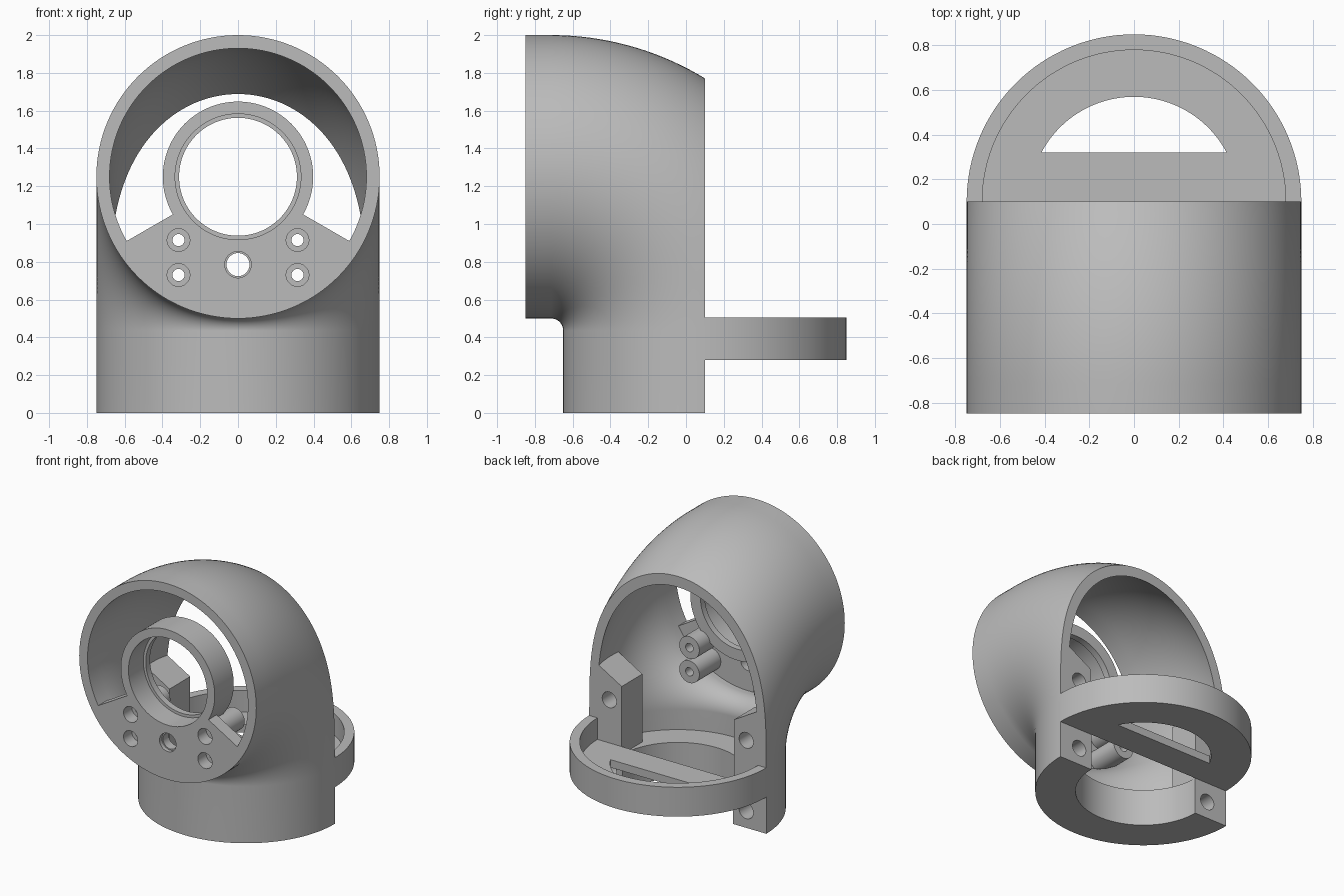
import bpy, bmesh, math
from mathutils import Matrix, Vector

old = bpy.data.objects.get("Cube")
if old:
    bpy.data.objects.remove(old, do_unlink=True)

grey = bpy.data.materials.new("mid_grey")
grey.use_nodes = True
COLOR = (0.5, 0.5, 0.5, 1)
grey.diffuse_color = COLOR
grey.node_tree.nodes["Principled BSDF"].inputs["Base Color"].default_value = COLOR

CUT_Y, MOUTH_Y, MOUTH_Z = 0.10, -0.85, 1.25
OUTER, INNER, BORE = 0.75, 0.68, 0.47
BEND = 0.815
FLOOR = 0.28
SEG = 128


def make(name, bm):
    bmesh.ops.recalc_face_normals(bm, faces=bm.faces)
    me = bpy.data.meshes.new(name)
    bm.to_mesh(me)
    bm.free()
    me.materials.append(grey)
    ob = bpy.data.objects.new(name, me)
    bpy.context.collection.objects.link(ob)
    return ob


def cylinder(name, r, start, length, axis, seg=SEG):
    """Cylinder from start, running along +y or +z."""
    bm = bmesh.new()
    bmesh.ops.create_cone(bm, cap_ends=True, segments=seg, radius1=r, radius2=r, depth=length)
    bmesh.ops.translate(bm, verts=bm.verts, vec=(0, 0, length / 2))
    if axis == "y":
        bmesh.ops.rotate(bm, verts=bm.verts, matrix=Matrix.Rotation(-math.pi / 2, 3, "X"))
    bmesh.ops.translate(bm, verts=bm.verts, vec=start)
    return make(name, bm)


def prism(name, points, y0, y1):
    """Extrude an x-z outline along y."""
    bm = bmesh.new()
    face = bm.faces.new([bm.verts.new((x, y0, z)) for x, z in points])
    ext = bmesh.ops.extrude_face_region(bm, geom=[face])
    moved = [v for v in ext["geom"] if isinstance(v, bmesh.types.BMVert)]
    bmesh.ops.translate(bm, verts=moved, vec=(0, y1 - y0, 0))
    return make(name, bm)


def box(name, x0, x1, y0, y1, z0, z1):
    return prism(name, [(x0, z0), (x1, z0), (x1, z1), (x0, z1)], y0, y1)


def elbow_solid(name, r, y_start, z_end, steps=48):
    """Solid pipe from the front mouth through a quarter bend to the base."""
    cy, cz = CUT_Y - BEND, MOUTH_Z - BEND
    path = [(y_start, MOUTH_Z, math.pi / 2)]
    for i in range(steps + 1):
        a = math.pi / 2 * (1 - i / steps)
        path.append((cy + BEND * math.cos(a), cz + BEND * math.sin(a), a))
    path.append((CUT_Y, z_end, 0))
    bm = bmesh.new()
    rings = []
    for y, z, a in path:
        ring = []
        for k in range(SEG):
            t = 2 * math.pi * k / SEG
            out = r * math.sin(t)
            ring.append(bm.verts.new((r * math.cos(t), y + out * math.cos(a), z + out * math.sin(a))))
        rings.append(ring)
    for p, q in zip(rings, rings[1:]):
        for k in range(SEG):
            n = (k + 1) % SEG
            bm.faces.new((p[k], p[n], q[n], q[k]))
    bm.faces.new(rings[0])
    bm.faces.new(rings[-1])
    return make(name, bm)


def combine(target, tool, op):
    mod = target.modifiers.new("cut", "BOOLEAN")
    mod.operation, mod.solver, mod.object = op, "EXACT", tool
    bpy.context.view_layer.objects.active = target
    bpy.ops.object.modifier_apply(modifier=mod.name)
    bpy.data.objects.remove(tool, do_unlink=True)


def cut(target, tool):
    combine(target, tool, "DIFFERENCE")


def add(target, tool):
    combine(target, tool, "UNION")


# Hollow elbow with a thick ring at the base
elbow = elbow_solid("elbow_housing", OUTER, MOUTH_Y, 0)
cut(elbow, elbow_solid("pipe_hollow", INNER, MOUTH_Y - 0.1, FLOOR))
cut(elbow, cylinder("base_bore", BORE, (0, CUT_Y, -0.1), 0.6, "z"))

# Sector plate across the lower part of the mouth
sector = [(0, MOUTH_Z)]
for i in range(49):
    a = math.radians(210 + 120 * i / 48)
    sector.append((0.71 * math.cos(a), MOUTH_Z + 0.71 * math.sin(a)))
add(elbow, prism("front_plate", sector, MOUTH_Y, MOUTH_Y + 0.1))

# Lens ring, standoffs and back screw bosses
add(elbow, cylinder("lens_ring", 0.398, (0, MOUTH_Y, MOUTH_Z), 0.23, "y"))
SCREWS = [(s * 0.315, z) for s in (-1, 1) for z in (0.73, 0.915)]
for x, z in SCREWS:
    add(elbow, cylinder("standoff", 0.085, (x, MOUTH_Y + 0.05, z), 0.31, "y", 48))
for s in (-1, 1):
    outline = [(s * 0.475, 0.2), (s * 0.7, 0.2), (s * 0.7, 0.93), (s * 0.475, 0.8)]
    add(elbow, prism("back_boss", outline, CUT_Y - 0.25, CUT_Y + 0.1))

# Flat back opening
cut(elbow, box("back_trim", -1, 1, CUT_Y, 2, -1, 3))

# Stepped lens hole, screw holes and cable hole
cut(elbow, cylinder("lens_seat", 0.333, (0, MOUTH_Y - 0.1, MOUTH_Z), 0.28, "y"))
cut(elbow, cylinder("lens_hole", 0.312, (0, MOUTH_Y - 0.1, MOUTH_Z), 0.5, "y"))
for x, z in SCREWS:
    cut(elbow, cylinder("screw_seat", 0.06, (x, MOUTH_Y - 0.1, z), 0.2, "y", 48))
    cut(elbow, cylinder("screw_hole", 0.032, (x, MOUTH_Y - 0.1, z), 0.6, "y", 32))
cut(elbow, cylinder("cable_seat", 0.07, (0, MOUTH_Y - 0.1, 0.785), 0.13, "y", 48))
cut(elbow, cylinder("cable_hole", 0.061, (0, MOUTH_Y - 0.1, 0.785), 0.4, "y", 48))
for s in (-1, 1):
    for z in (0.13, 0.67):
        cut(elbow, cylinder("back_hole", 0.06, (s * 0.58, CUT_Y - 0.16, z), 0.3, "y", 48))

# Half-round back tray with a rim and a segment-shaped slot
tray = cylinder("back_tray", OUTER, (0, CUT_Y, FLOOR), 0.505 - FLOOR, "z")
cut(tray, cylinder("tray_hollow", INNER, (0, CUT_Y, FLOOR + 0.06), 0.5, "z"))
slot = cylinder("tray_slot", BORE, (0, CUT_Y, 0), 1, "z")
cut(slot, box("slot_trim", -1, 1, -1, 0.32, -1, 2))
cut(tray, slot)
cut(tray, box("tray_trim", -1, 1, -2, CUT_Y, -1, 2))

# Smooth curves with crisp edges
for ob in (elbow, tray):
    bpy.ops.object.select_all(action="DESELECT")
    ob.select_set(True)
    bpy.context.view_layer.objects.active = ob
    bpy.ops.object.shade_smooth_by_angle(angle=math.radians(30))
